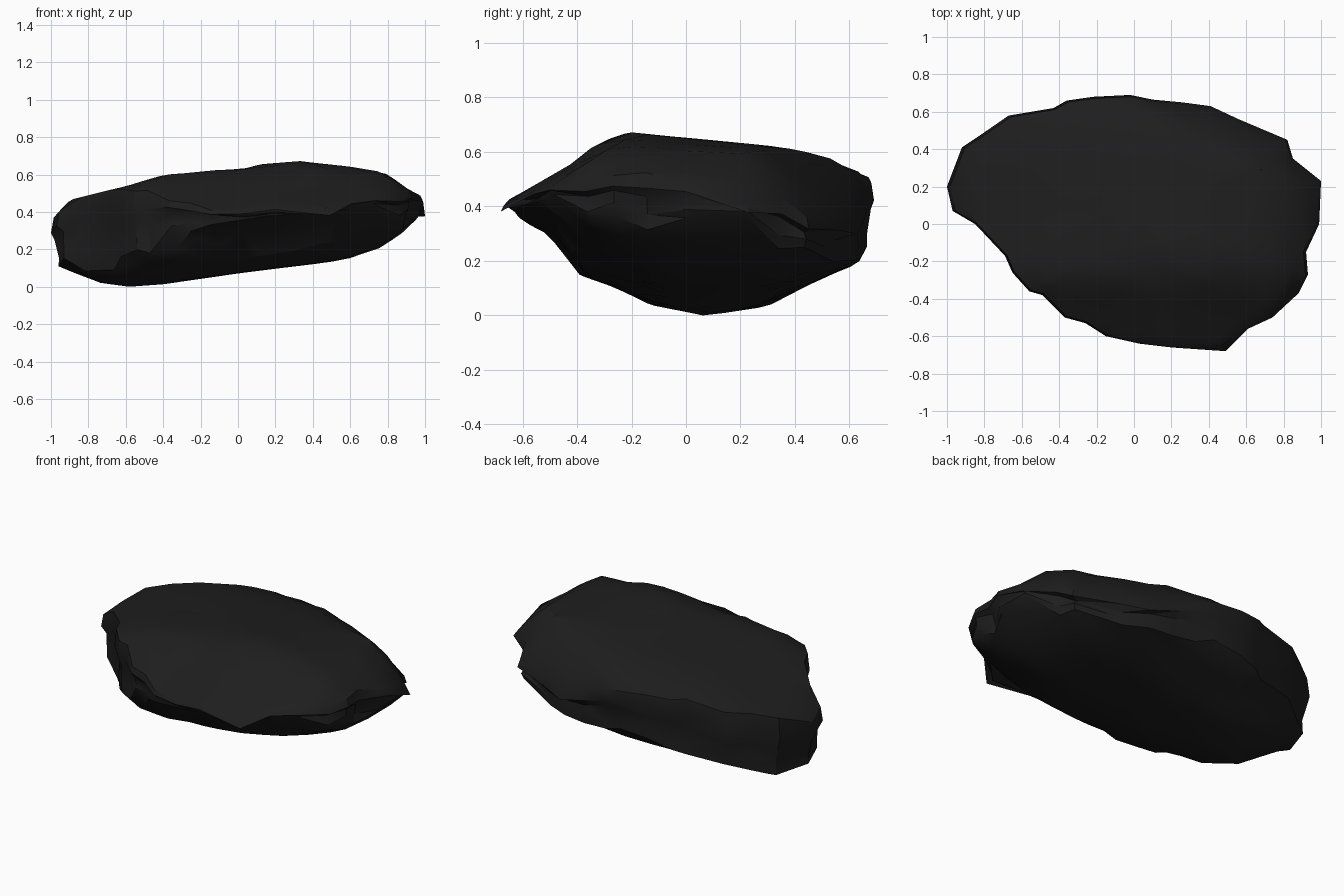
import bpy
import bmesh
import random
from math import radians

random.seed(4)
if "Cube" in bpy.data.objects:
    bpy.data.objects.remove(bpy.data.objects["Cube"])

# Plan outline of the slab, clockwise from its left end
OUTLINE = [(1, .23), (.99, 0), (.92, -.15), (.93, -.27), (.88, -.37), (.74, -.5),
           (.61, -.56), (.49, -.68), (.2, -.66), (.03, -.64), (-.15, -.6),
           (-.26, -.53), (-.37, -.5), (-.49, -.38), (-.56, -.36), (-.65, -.26),
           (-.69, -.17), (-.85, 0), (-.97, .07), (-1, .2), (-.92, .41),
           (-.8, .49), (-.67, .58), (-.43, .62), (-.36, .66), (-.22, .68),
           (-.02, .69), (.1, .665), (.26, .65), (.41, .63), (.56, .56),
           (.82, .45), (.85, .35)]

# Height profiles of the upper and lower faces along each axis
TOP_X = [(-1, .36), (-.9, .47), (-.6, .54), (-.4, .6), (.05, .64), (.15, .67),
         (.36, .675), (.6, .645), (.8, .61), (.88, .54), (1, .48)]
TOP_Y = [(-.69, .39), (-.67, .42), (-.4, .57), (-.33, .635), (-.21, .675),
         (.05, .65), (.35, .62), (.5, .59), (.67, .52)]
LOW_X = [(-.97, .11), (-.83, .06), (-.73, .02), (-.6, 0), (-.4, .015),
         (.05, .08), (.55, .14), (.72, .19), (.83, .24), (1, .4)]
LOW_Y = [(-.69, .39), (-.47, .28), (-.41, .155), (-.25, .1), (-.13, .04),
         (.07, 0), (.3, .035), (.5, .14), (.63, .19), (.69, .3)]
PEAK = .675
CENTRE = (0, .05)


def sample(profile, value):
    """Linear interpolation along a profile, held flat past its ends."""
    if value <= profile[0][0]:
        return profile[0][1]
    for (a, za), (b, zb) in zip(profile, profile[1:]):
        if value <= b:
            return za + (zb - za) * (value - a) / (b - a)
    return profile[-1][1]


def blend(a, b, power):
    """Combine two slopes: a sum at power 1, nearing the larger as it grows."""
    return (a ** power + b ** power) ** (1 / power)


def bevel(x, y, nx, ny, start, slope):
    """Amount planed off a corner lying in direction nx, ny."""
    return max(0, nx * x + ny * y - start) * slope


def top_height(x, y):
    power = min(2, max(1, 1.6 + y))
    drop = blend(PEAK - sample(TOP_X, x), PEAK - sample(TOP_Y, y), power)
    return PEAK - drop - bevel(x, y, .45, .9, .58, 1.15)    # back corner


def low_height(x, y):
    power = min(4, max(1.2, 2.6 + y - 1.6 * x))
    low = blend(sample(LOW_X, x), sample(LOW_Y, y), power)
    low += bevel(x, y, -.7, -.7, .53, .8)     # front underside corner
    return min(low, top_height(x, y) - .02)


def wall_height(t):
    """Height at fraction t of the way up the broken edge."""
    return lambda x, y: low_height(x, y) + t * (top_height(x, y) - low_height(x, y))


def ring(bm, scale, height, jitter=0):
    """One loop of the outline, scaled about the centre and roughened."""
    verts = []
    for px, py in OUTLINE:
        s = scale + random.uniform(-jitter, jitter)
        x = CENTRE[0] + (px - CENTRE[0]) * s
        y = CENTRE[1] + (py - CENTRE[1]) * s
        verts.append(bm.verts.new((x, y, height(x, y) + random.uniform(-jitter, jitter))))
    return verts


# Slab: domed top, chipped edge and undercut belly
bm = bmesh.new()
rings = [ring(bm, s, top_height) for s in (.22, .45, .65, .8, .91, .985)]
rings.append(ring(bm, 1, wall_height(.7)))
rings.append(ring(bm, .975, wall_height(.45), jitter=.02))
rings.append(ring(bm, .965, wall_height(.2), jitter=.015))
rings += [ring(bm, s, low_height) for s in (.96, .88, .76, .6, .4, .2)]

count = len(OUTLINE)
for upper, lower in zip(rings, rings[1:]):
    for i in range(count):
        j = (i + 1) % count
        bm.faces.new((upper[i], upper[j], lower[j], lower[i]))
for loop, height in ((rings[0], top_height), (rings[-1], low_height)):
    tip = bm.verts.new((*CENTRE, height(*CENTRE)))
    for i in range(count):
        bm.faces.new((tip, loop[i], loop[(i + 1) % count]))

bmesh.ops.triangulate(bm, faces=bm.faces[:])
bmesh.ops.recalc_face_normals(bm, faces=bm.faces[:])
floor = min(v.co.z for v in bm.verts)
bmesh.ops.translate(bm, verts=bm.verts[:], vec=(0, 0, -floor))

mesh = bpy.data.meshes.new("rock_slab")
bm.to_mesh(mesh)
bm.free()
rock = bpy.data.objects.new("rock_slab", mesh)
bpy.context.collection.objects.link(rock)

# Charcoal stone
stone = bpy.data.materials.new("charcoal_stone")
stone.use_nodes = True
colour = (.013, .013, .013, 1)
stone.diffuse_color = colour
shader = stone.node_tree.nodes["Principled BSDF"]
shader.inputs["Base Color"].default_value = colour
shader.inputs["Roughness"].default_value = .9
mesh.materials.append(stone)

# Smooth faces, crisp chipped edges
bpy.context.view_layer.objects.active = rock
rock.select_set(True)
bpy.ops.object.shade_smooth_by_angle(angle=radians(30))
